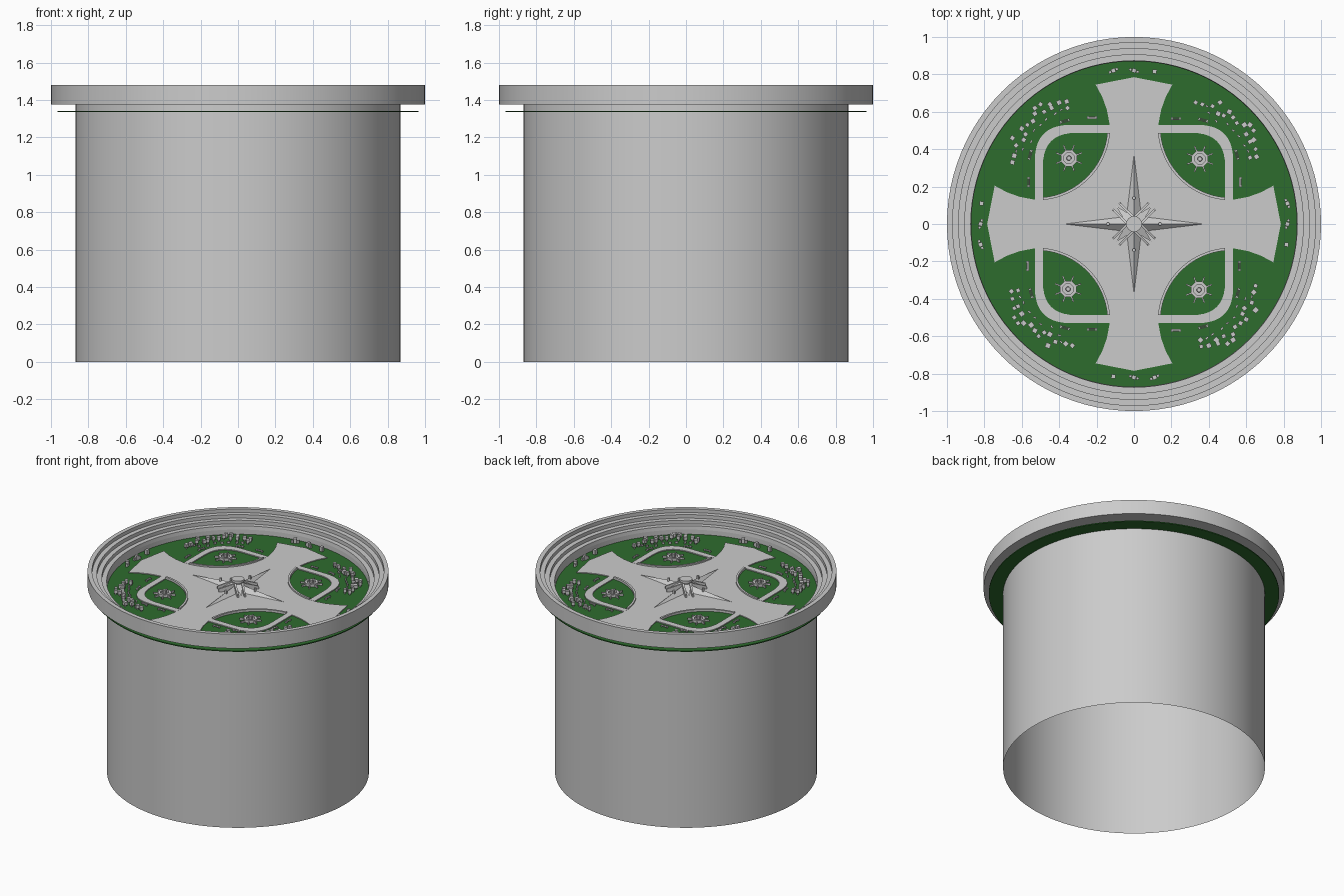
import bpy, bmesh, random
from math import sin, cos, pi, radians, atan2
from mathutils import Matrix, Vector

if "Cube" in bpy.data.objects:
    bpy.data.objects.remove(bpy.data.objects["Cube"])

random.seed(4)
FLOOR = 1.342
green = bpy.data.materials.new("grass_green")
green.diffuse_color = (0.027, 0.15, 0.027, 1)
green.use_nodes = True
green.node_tree.nodes["Principled BSDF"].inputs["Base Color"].default_value = green.diffuse_color


def finish(bm, name, smooth=False, mat=None):
    bmesh.ops.recalc_face_normals(bm, faces=bm.faces)
    me = bpy.data.meshes.new(name)
    bm.to_mesh(me)
    bm.free()
    ob = bpy.data.objects.new(name, me)
    bpy.context.collection.objects.link(ob)
    if mat:
        me.materials.append(mat)
    if smooth:
        bpy.ops.object.select_all(action='DESELECT')
        ob.select_set(True)
        bpy.context.view_layer.objects.active = ob
        bpy.ops.object.shade_smooth_by_angle(angle=radians(30))
    return ob


def lathe(bm, profile, n, closed=False, centre=(0, 0), turn=0.0):
    rings = [[bm.verts.new((centre[0] + r * cos(turn + 2 * pi * i / n),
                            centre[1] + r * sin(turn + 2 * pi * i / n), z))
              for i in range(n)] for r, z in profile]
    pairs = list(zip(rings, rings[1:])) + ([(rings[-1], rings[0])] if closed else [])
    for a, b in pairs:
        for i in range(n):
            j = (i + 1) % n
            bm.faces.new((a[i], a[j], b[j], b[i]))
    return rings


def slab(bm, pts, z0, z1):
    a = [bm.verts.new((x, y, z0)) for x, y in pts]
    b = [bm.verts.new((x, y, z1)) for x, y in pts]
    bm.faces.new(a)
    bm.faces.new(b)
    for i in range(len(pts)):
        j = (i + 1) % len(pts)
        bm.faces.new((a[i], a[j], b[j], b[i]))


def box(bm, x, y, z, size, angle=0.0):
    m = (Matrix.Translation((x, y, z + size[2] / 2)) @ Matrix.Rotation(angle, 4, 'Z')
         @ Matrix.Diagonal((*size, 1)))
    bmesh.ops.create_cube(bm, size=1, matrix=m)


def turned(pts, k):
    c, s = ((1, 0), (0, 1), (-1, 0), (0, -1))[k]
    return [(x * c - y * s, x * s + y * c) for x, y in pts]


def arc(r, a0, a1, n=16, c=0.52):
    return [(c + r * cos(radians(a0 + (a1 - a0) * i / n)),
             c + r * sin(radians(a0 + (a1 - a0) * i / n))) for i in range(n + 1)]


# Open drum wall
bm = bmesh.new()
lathe(bm, [(0.87, 0), (0.87, 1.376)], 96)
finish(bm, "drum_wall", True)

# Stepped rim
bm = bmesh.new()
lathe(bm, [(0.87, 1.376), (1, 1.376), (1, 1.48), (0.97, 1.48), (0.97, 1.454), (0.938, 1.454),
           (0.938, 1.428), (0.905, 1.428), (0.905, 1.402), (0.873, 1.402)], 96, True)
finish(bm, "stepped_rim", True)

# Thin grass disc
bm = bmesh.new()
rings = lathe(bm, [(0.965, 1.335), (0.965, FLOOR)], 96)
for r in rings:
    bm.faces.new(r)
finish(bm, "grass_disc", True, green)

# Cross-shaped plaza with flared arms
quarter = [(0, 0.785), (0.205, 0.745), (0.17, 0.68), (0.145, 0.61), (0.13, 0.53)]
quarter += arc(0.3916, 185.1, 264.9)
quarter += [(y, x) for x, y in quarter[4:0:-1]]
outline = []
for k in (0, 3, 2, 1):
    outline += turned(quarter, k)
bm = bmesh.new()
slab(bm, outline, FLOOR - 0.002, 1.348)
finish(bm, "plaza_cross")


# Curved garden paths and curbs
def rounded(o, s, n=10):
    pts = [(0.13, o)]
    for i in range(n + 1):
        t = i / n
        x = (1 - t) ** 2 * s + 2 * t * (1 - t) * o + t * t * o
        y = (1 - t) ** 2 * o + 2 * t * (1 - t) * o + t * t * s
        pts.append((x, y))
    return pts + [(o, 0.13)]


bm = bmesh.new()
for k in range(4):
    slab(bm, turned(rounded(0.53, 0.34) + rounded(0.487, 0.31)[::-1], k), FLOOR - 0.002, 1.349)
finish(bm, "garden_paths")
bm = bmesh.new()
for k in range(4):
    slab(bm, turned(arc(0.393, 185, 265) + arc(0.379, 265, 185), k), FLOOR - 0.002, 1.358)
finish(bm, "garden_curbs")

# Central star: four long ridged points
bm = bmesh.new()
for k in range(4):
    a = pi / 2 * k
    rot = Matrix.Rotation(a, 4, 'Z')
    tip, l, r, top, c = [bm.verts.new(rot @ Vector(p)) for p in (
        (0.372, 0, 1.35), (0.04, 0.04, 1.348), (0.04, -0.04, 1.348), (0.03, 0, 1.385), (0, 0, 1.348))]
    for f in ((tip, l, top), (tip, top, r), (l, c, top), (c, r, top), (tip, r, c, l)):
        bm.faces.new(f)
finish(bm, "long_star_points")

# Short diagonal fins: sloped frames around the hub
bm = bmesh.new()
for k in range(4):
    rot = Matrix.Rotation(pi / 4 + pi / 2 * k, 4, 'Z')
    for side in (-1, 1):
        prof = [(0.03, 0.032), (0.135, 0.028), (0.135, 0.018), (0.03, 0.018)]
        lo = [(0.03, 0.03), (0.135, 0.03), (0.135, 0.018), (0.03, 0.018)]
        v = [bm.verts.new(rot @ Vector((x, side * y, 1.346))) for x, y in lo]
        w = [bm.verts.new(rot @ Vector((x, side * y, 1.40 - (x - 0.03) * 0.3))) for x, y in prof]
        bm.faces.new(v)
        bm.faces.new(w)
        for i in range(4):
            j = (i + 1) % 4
            bm.faces.new((v[i], v[j], w[j], w[i]))
    tri = [rot @ Vector(p) for p in ((0.02, 0.03, 1.395), (0.02, -0.03, 1.395), (0.135, 0, 1.352))]
    bm.faces.new([bm.verts.new(p) for p in tri])
finish(bm, "short_star_fins")

# Hub and four bollards
bm = bmesh.new()
rings = lathe(bm, [(0.03, 1.346), (0.03, 1.40), (0.042, 1.405), (0.042, 1.422)], 24)
bm.faces.new(rings[-1])
finish(bm, "centre_hub", True)
bm = bmesh.new()
for x, y in ((0.14, 0), (0, 0.14), (-0.14, 0), (0, -0.14)):
    bm.faces.new(lathe(bm, [(0.009, 1.348), (0.009, 1.39)], 12, centre=(x, y))[-1])
finish(bm, "bollards", True)

# Octagonal fountains with radial benches
bm = bmesh.new()
for k in range(4):
    x, y = turned([(0.352, 0.348)], k)[0]
    rings = lathe(bm, [(0.047, FLOOR), (0.047, 1.362), (0.03, 1.362), (0.03, 1.35),
                       (0.014, 1.35), (0.012, 1.378)], 8, centre=(x, y), turn=pi / 8)
    bm.faces.new(rings[-1])
    for i in range(8):
        a = pi / 4 * i + pi / 8
        box(bm, x + 0.06 * cos(a), y + 0.06 * sin(a), FLOOR, (0.03, 0.008, 0.013), a)
finish(bm, "fountains")

# Block shrubs on short stems, clustered in every quadrant
spots = [(.33, .65), (.365, .64), (.46, .65), (.45, .59), (.48, .58), (.53, .57), (.55, .54),
         (.59, .53), (.62, .53), (.64, .50), (.60, .48), (.64, .45), (.65, .40), (.655, .36),
         (.62, .355), (.42, .63), (.51, .60), (.62, .44)]
small = [(.40, .595), (.44, .55), (.50, .535), (.53, .50), (.56, .47), (.59, .42), (.61, .39), (.39, .63)]
ends = [(-0.11, 0.82), (0, 0.82), (0.11, 0.815)]
bm = bmesh.new()
for k in range(4):
    for x, y in turned(spots, k):
        a, s = atan2(y, x) + random.uniform(-.3, .3), random.uniform(0.02, 0.027)
        box(bm, x, y, FLOOR, (0.008, 0.008, 0.014))
        box(bm, x, y, FLOOR + 0.012, (s, s, 0.024), a)
    for i, (x, y) in enumerate(turned(ends, k)):
        a = atan2(y, x) + (0.3, -0.3, 0)[i]
        box(bm, x, y, FLOOR, (0.022, 0.022, 0.034), a)
        for d in ((-0.02, 0.02) if i < 2 else ()):
            box(bm, x - d * sin(a), y + d * cos(a), FLOOR, (0.014, 0.014, 0.02), a)
finish(bm, "block_shrubs")
bm = bmesh.new()
for k in range(4):
    for x, y in turned(small, k):
        box(bm, x, y, FLOOR, (0.009, 0.018, 0.014), atan2(y, x) + random.uniform(-.4, .4))
finish(bm, "small_blocks")

# Slatted benches beside the paths
bm = bmesh.new()
for k in range(4):
    for x, y, a in ((.225, .565, 0), (.37, .555, -.25), (.55, .37, -1.3), (.57, .225, -1.57)):
        (px, py), = turned([(x, y)], k)
        b = a + k * pi / 2
        for d in (-0.006, 0, 0.006):
            box(bm, px - d * sin(b), py + d * cos(b), FLOOR + 0.007, (0.055, 0.004, 0.004), b)
        for d in (-0.022, 0.022):
            box(bm, px + d * cos(b), py + d * sin(b), FLOOR, (0.005, 0.014, 0.008), b)
finish(bm, "benches")
